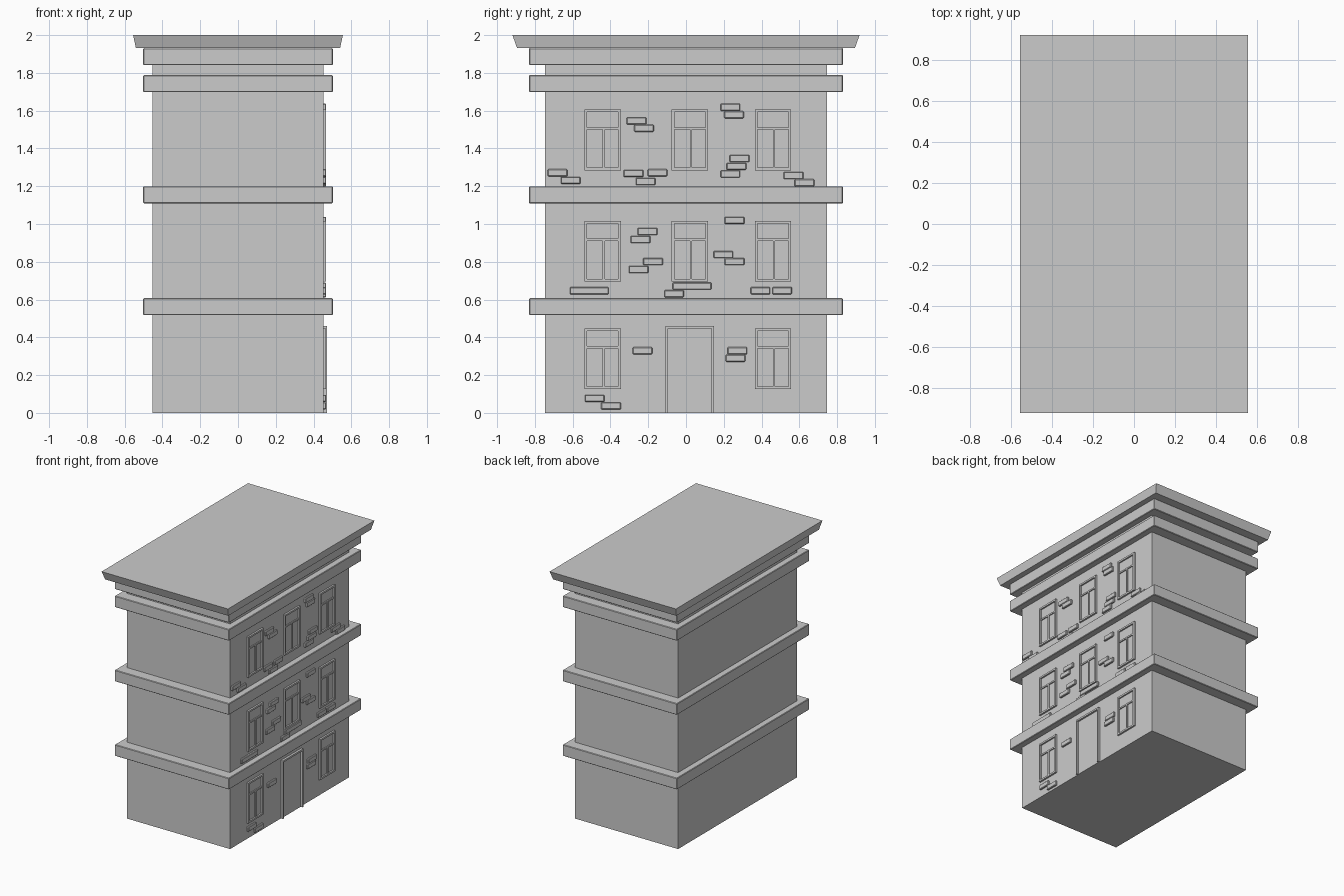
import bpy, bmesh

WALL = 0.453  # x of the detailed facade


def box(name, x, y, z, bevel=0.0):
    """Box from (min, max) ranges, with an optional small chamfer."""
    bm = bmesh.new()
    bmesh.ops.create_cube(bm, size=1)
    for v in bm.verts:
        for i, (a, b) in enumerate((x, y, z)):
            v.co[i] = b if v.co[i] > 0 else a
    if bevel:
        bmesh.ops.bevel(bm, geom=bm.edges[:], offset=bevel, segments=1, affect='EDGES')
    me = bpy.data.meshes.new(name)
    bm.to_mesh(me)
    bm.free()
    ob = bpy.data.objects.new(name, me)
    bpy.context.collection.objects.link(ob)
    return ob


def facade(name, y, z, depth, bevel=0.0):
    return box(name, (WALL - 0.01, WALL + depth), y, z, bevel)


# main body
box("walls", (-WALL, WALL), (-0.746, 0.746), (0, 1.95))

# floor bands and upper frieze
for z in (0.517, 1.109, 1.698, 1.841):
    box("band", (-0.502, 0.502), (-0.831, 0.831), (z, z + 0.09), 0.004)

# cornice flaring outwards to the flat roof
roof = box("cornice_roof", (-0.555, 0.555), (-0.919, 0.919), (1.933, 2.0))
for v in roof.data.vertices:
    if v.co.z < 1.95:
        v.co.x *= 0.541 / 0.555
        v.co.y *= 0.895 / 0.919


# windows: frame, pane and T-shaped glazing bars
def window(yc, z0):
    y0, y1, z1, t, d = yc - 0.096, yc + 0.096, z0 + 0.322, 0.014, 0.014
    facade("window_jamb", (y0, y0 + t), (z0, z1), d)
    facade("window_jamb", (y1 - t, y1), (z0, z1), d)
    facade("window_sill", (y0 + t, y1 - t), (z0, z0 + t), d)
    facade("window_head", (y0 + t, y1 - t), (z1 - t, z1), d)
    facade("window_pane", (y0 + t, y1 - t), (z0 + t, z1 - t), 0.002)
    zb = z1 - 0.1
    facade("window_transom", (y0 + t, y1 - t), (zb - 0.006, zb + 0.006), 0.01)
    facade("window_mullion", (yc + 0.0, yc + 0.012), (z0 + t, zb - 0.006), 0.01)


for z0 in (0.126, 0.695, 1.284):
    for yc in (-0.441, 0.02, 0.46):
        if z0 > 0.5 or yc != 0.02:
            window(yc, z0)

# door with surround
facade("door_jamb", (-0.108, -0.094), (0, 0.461), 0.018)
facade("door_jamb", (0.134, 0.148), (0, 0.461), 0.018)
facade("door_head", (-0.094, 0.134), (0.447, 0.461), 0.018)
facade("door_panel", (-0.094, 0.134), (0, 0.447), 0.003)

# scattered exposed bricks (centre y, centre z)
bricks = [
    (-0.262, 1.546), (-0.222, 1.507), (0.235, 1.618), (0.254, 1.578),
    (-0.68, 1.271), (-0.611, 1.231), (-0.278, 1.268), (-0.214, 1.225),
    (-0.151, 1.271), (0.283, 1.347), (0.267, 1.305), (0.235, 1.265),
    (0.569, 1.257), (0.627, 1.218),
    (-0.204, 0.96), (-0.241, 0.918), (0.257, 1.019), (-0.175, 0.801),
    (-0.251, 0.759), (0.198, 0.838), (0.257, 0.801), (-0.063, 0.631),
    (0.394, 0.647), (0.509, 0.647),
    (-0.23, 0.329), (0.272, 0.329), (0.262, 0.289), (-0.484, 0.077), (-0.397, 0.037),
]
for y, z in bricks:
    facade("brick", (y - 0.052, y + 0.052), (z - 0.019, z + 0.019), 0.014, 0.004)
for y, z in ((-0.512, 0.647), (0.032, 0.671)):
    facade("long_brick", (y - 0.103, y + 0.103), (z - 0.019, z + 0.019), 0.014, 0.004)
